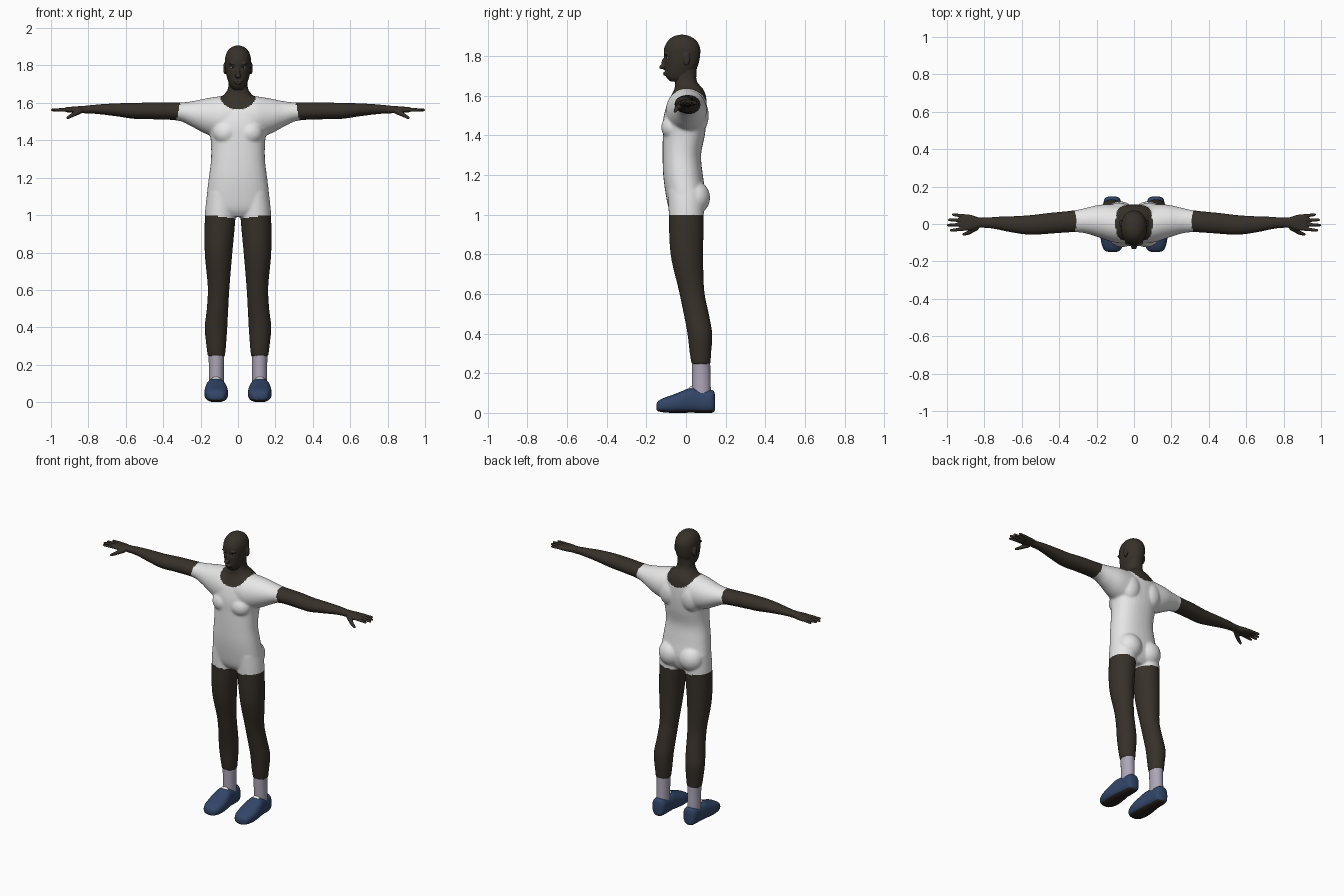
import bpy, bmesh, math
from mathutils import Matrix, Vector

cube = bpy.data.objects.get("Cube")
if cube:
    bpy.data.objects.remove(cube, do_unlink=True)


def material(name, r, g, b):
    m = bpy.data.materials.new(name)
    m.use_nodes = True
    m.diffuse_color = (r, g, b, 1)
    bsdf = m.node_tree.nodes["Principled BSDF"]
    bsdf.inputs["Base Color"].default_value = (r, g, b, 1)
    bsdf.inputs["Roughness"].default_value = 0.8
    return m


SKIN = material("dark skin", .038, .030, .022)
CLOTH = material("white cloth", .8, .8, .8)
SOCK = material("lavender sock", .42, .38, .48)
SHOE = material("blue shoe", .032, .062, .14)
SOLE = material("dark sole", .022, .017, .014)
EYE = material("eye white", .5, .48, .45)
PUPIL = material("pupil", .006, .005, .004)


def catmull(rows, steps):
    """Smoothly resample a list of section rows."""
    out = []
    for i in range(len(rows) - 1):
        a, b, c, d = (rows[max(0, min(len(rows) - 1, i + k))] for k in (-1, 0, 1, 2))
        for j in range(steps):
            t = j / steps
            out.append([q + t * (r - p) / 2 + t * t * (p - 2.5 * q + 2 * r - s / 2)
                        + t ** 3 * (1.5 * (q - r) + (s - p) / 2)
                        for p, q, r, s in zip(a, b, c, d)])
    return out + [list(rows[-1])]


def loft(bm, axis, rows, side=1, power=2.0, n=32, steps=5):
    """Skin super-ellipse sections; row = position, then extents on the other two axes."""
    u_axis, v_axis = [i for i in range(3) if i != axis]
    rings = []
    for t, u0, u1, v0, v1 in catmull(rows, steps):
        ring = []
        for k in range(n):
            ang = math.tau * k / n
            c, s = math.cos(ang), math.sin(ang)
            p = Vector()
            p[axis] = t
            p[u_axis] = (u0 + u1) / 2 + (u1 - u0) / 2 * math.copysign(abs(c) ** (2 / power), c)
            p[v_axis] = (v0 + v1) / 2 + (v1 - v0) / 2 * math.copysign(abs(s) ** (2 / power), s)
            p.x *= side
            ring.append(bm.verts.new(p))
        rings.append(ring)
    for a, b in zip(rings, rings[1:]):
        for k in range(n):
            bm.faces.new((a[k], a[(k + 1) % n], b[(k + 1) % n], b[k]))
    bm.faces.new(rings[0])
    bm.faces.new(rings[-1])


def symmetric(rows):
    return [(z, -w, w, y0, y1) for z, w, y0, y1 in rows]


def ball(bm, centre, radii):
    mat = Matrix.Translation(centre) @ Matrix.Diagonal((*radii, 1))
    bmesh.ops.create_uvsphere(bm, u_segments=20, v_segments=12, radius=1, matrix=mat)


def finger(bm, start, end, r0, r1):
    """Tapered finger with round ends."""
    a, b = Vector(start), Vector(end)
    turn = (b - a).to_track_quat('Z', 'Y').to_matrix().to_4x4()
    bmesh.ops.create_cone(bm, cap_ends=True, segments=16, radius1=r0, radius2=r1,
                          depth=(b - a).length, matrix=Matrix.Translation((a + b) / 2) @ turn)
    ball(bm, a, (r0,) * 3)
    ball(bm, b, (r1,) * 3)


def finish(name, bm, mats, rule=None, voxel=0, smooth=0):
    """Make an object, optionally blend its pieces, then colour faces by a rule."""
    bmesh.ops.recalc_face_normals(bm, faces=bm.faces)
    mesh = bpy.data.meshes.new(name)
    bm.to_mesh(mesh)
    bm.free()
    obj = bpy.data.objects.new(name, mesh)
    bpy.context.collection.objects.link(obj)
    if voxel:
        rm = obj.modifiers.new("blend", 'REMESH')
        rm.mode, rm.voxel_size = 'VOXEL', voxel
        sm = obj.modifiers.new("soften", 'SMOOTH')
        sm.factor, sm.iterations = 0.5, smooth
        graph = bpy.context.evaluated_depsgraph_get()
        obj_mesh = bpy.data.meshes.new_from_object(obj.evaluated_get(graph))
        obj.modifiers.clear()
        obj.data = obj_mesh
        bpy.data.meshes.remove(mesh)
    obj.data.name = name
    obj.data.materials.clear()
    for m in mats:
        obj.data.materials.append(m)
    for f in obj.data.polygons:
        f.use_smooth = True
        f.material_index = rule(f.center) if rule else 0
    return obj


# Body: torso, sleeves, arms and legs blended together
body = bmesh.new()
loft(body, 2, symmetric([
    (.99, .10, -.06, .06), (1.03, .163, -.086, .085), (1.1, .167, -.102, .098),
    (1.2, .156, -.115, .085), (1.3, .144, -.118, .076), (1.4, .146, -.117, .095),
    (1.48, .16, -.115, .104), (1.55, .15, -.098, .105), (1.6, .125, -.075, .1),
    (1.635, .085, -.058, .085), (1.67, .056, -.055, .056), (1.72, .05, -.05, .05)]), power=2.3)
arm_rows = [
    (.04, -.1, .1, 1.42, 1.635), (.1, -.1, .105, 1.41, 1.635), (.18, -.075, .103, 1.438, 1.622),
    (.25, -.052, .088, 1.475, 1.608), (.32, -.044, .073, 1.505, 1.602),
    (.45, -.052, .06, 1.512, 1.603), (.55, -.058, .048, 1.514, 1.6), (.65, -.046, .042, 1.528, 1.598),
    (.75, -.026, .038, 1.54, 1.592), (.83, -.019, .033, 1.544, 1.584)]
leg_rows = [
    (1.12, .02, .165, -.09, .09), (1, .013, .177, -.087, .09), (.8, .03, .178, -.078, .087),
    (.62, .045, .162, -.037, .092), (.5, .052, .167, -.012, .115), (.4, .057, .178, .007, .132),
    (.3, .064, .169, .019, .127), (.245, .07, .162, .028, .123)]
for side in (1, -1):
    loft(body, 0, arm_rows, side)
    loft(body, 2, leg_rows, side)
    ball(body, (side * .075, .045, 1.085), (.083, .077, .085))   # buttock
    ball(body, (side * .065, -.065, 1.44), (.07, .06, .065))     # chest muscle
    ball(body, (side * .08, .06, 1.5), (.07, .055, .09))         # shoulder blade


def body_colour(p):
    x = abs(p.x)
    hem = 1.0 - .02 * max(0, 1 - x / .15)
    cuff = .31 + (1.6 - p.z) * .2
    neckline = (x / .1) ** 2 + ((p.z - 1.65) / .085) ** 2 < 1 or p.z > 1.65
    return int(p.z > hem and x < cuff and not neckline)


finish("body", body, [SKIN, CLOTH], body_colour, voxel=.0065, smooth=7)

# Head with neck, nose, lips, brow and ears
head = bmesh.new()
loft(head, 2, symmetric([
    (1.672, .025, -.08, 0), (1.69, .041, -.098, .03), (1.72, .054, -.106, .047),
    (1.76, .065, -.108, .063), (1.8, .069, -.112, .071), (1.84, .069, -.11, .071),
    (1.875, .057, -.092, .054), (1.898, .034, -.064, .022), (1.907, .008, -.03, -.01)]), power=2.1)
loft(head, 2, symmetric([(1.62, .058, -.052, .066), (1.67, .053, -.056, .052), (1.74, .05, -.05, .055)]))
ball(head, (0, -.111, 1.76), (.01, .013, .03))
ball(head, (0, -.121, 1.744), (.017, .015, .011))
ball(head, (0, -.106, 1.714), (.024, .01, .005))
ball(head, (0, -.106, 1.705), (.021, .009, .005))
for side in (1, -1):
    ball(head, (side * .028, -.1, 1.81), (.022, .012, .007))
    ball(head, (side * .07, .003, 1.785), (.009, .018, .033))
head_obj = finish("head", head, [SKIN], voxel=.0035, smooth=3)
for v in head_obj.data.vertices:      # press in the eye sockets
    d = Vector((abs(v.co.x) - .028, (v.co.z - 1.79) * 1.5))
    if v.co.y < -.05:
        v.co.y += .009 * math.exp(-d.length_squared / .00022)

for side, label in ((1, "left"), (-1, "right")):
    # Eye and pupil
    for part, mat, y, r in (("eye", EYE, -.087, .0105), ("pupil", PUPIL, -.094, .005)):
        bm = bmesh.new()
        ball(bm, (side * .028, y, 1.79), (r * 1.2, r, r * .65))
        finish(f"{label}_{part}", bm, [mat])

    # Hand
    hand = bmesh.new()
    loft(hand, 0, [(.8, -.019, .034, 1.543, 1.585), (.83, -.02, .035, 1.545, 1.584),
                   (.87, -.033, .048, 1.546, 1.581), (.915, -.036, .053, 1.55, 1.577),
                   (.925, -.03, .048, 1.554, 1.574)], side, power=2.5)
    for y0, y1, tip in ((-.026, -.034, .977), (-.003, -.006, .993), (.02, .022, .987), (.042, .05, .966)):
        finger(hand, (side * .91, y0, 1.564), (side * tip, y1, 1.562), .0105, .0075)
    finger(hand, (side * .845, -.02, 1.557), (side * .885, -.047, 1.535), .016, .011)
    finger(hand, (side * .885, -.047, 1.535), (side * .91, -.055, 1.521), .011, .008)
    finish(f"{label}_hand", hand, [SKIN], voxel=.0035, smooth=2)

    # Sock
    sock = bmesh.new()
    loft(sock, 2, [(.06, .076, .156, .03, .125), (.12, .076, .156, .031, .125),
                   (.2, .075, .156, .03, .123), (.257, .073, .159, .029, .122)], side)
    finish(f"{label}_sock", sock, [SOCK])

    # Shoe with a dark underside
    shoe = bmesh.new()
    loft(shoe, 1, [
        (-.15, .1, .13, .02, .04), (-.142, .076, .156, .009, .058), (-.115, .06, .171, .003, .074),
        (-.07, .053, .179, 0, .09), (-.02, .056, .178, 0, .11), (.025, .064, .172, .001, .126),
        (.07, .068, .165, 0, .118), (.12, .07, .162, 0, .116), (.14, .08, .152, .004, .11),
        (.147, .098, .134, .02, .085)], side, power=2.6)
    finish(f"{label}_shoe", shoe, [SHOE, SOLE], lambda p: int(p.z < .013))

    # Pale tongue peeking out of the shoe
    tongue = bmesh.new()
    ball(tongue, (side * .117, .027, .122), (.026, .012, .013))
    finish(f"{label}_tongue", tongue, [CLOTH])
